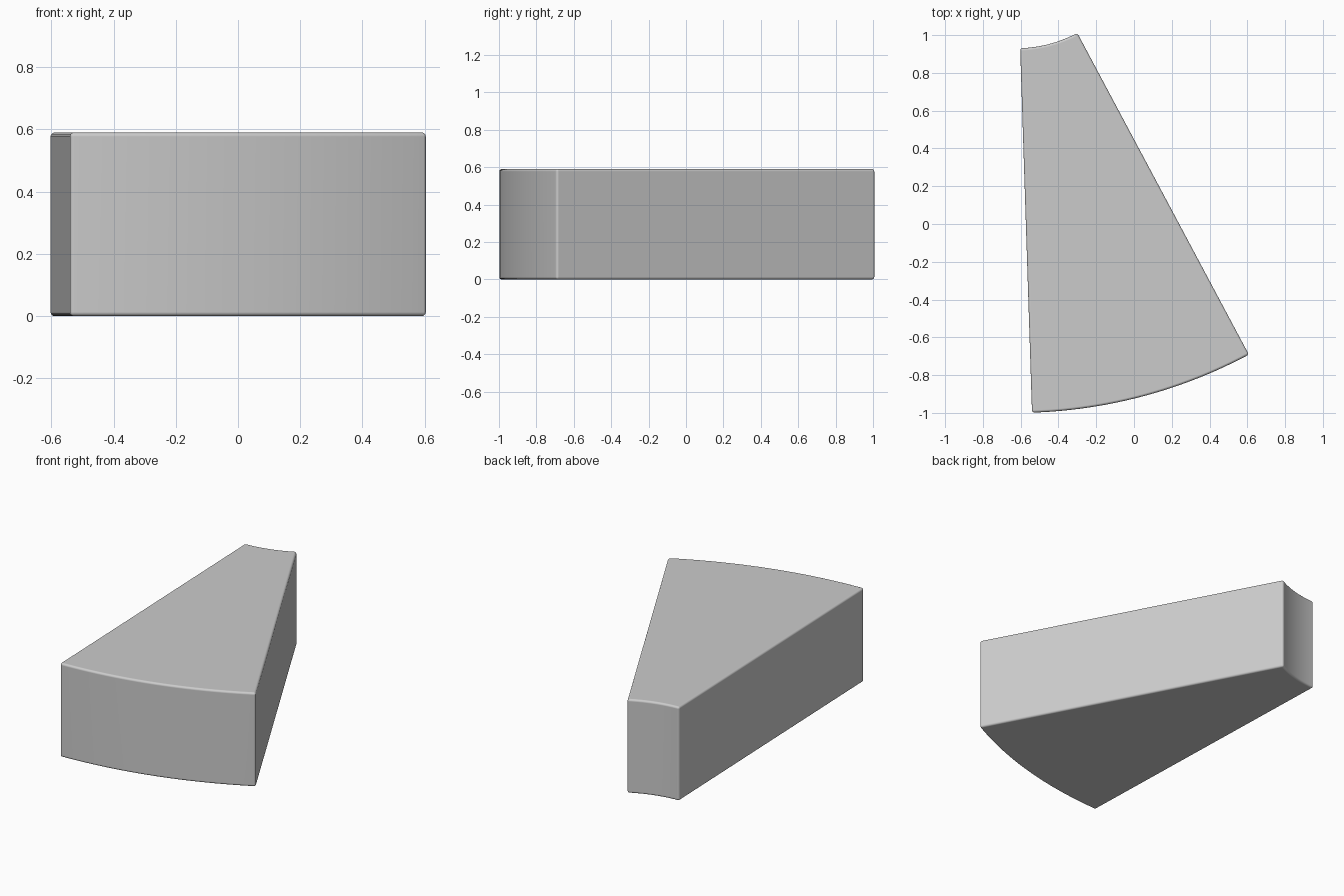
import bpy, bmesh, math

cube = bpy.data.objects.get("Cube")
if cube:
    bpy.data.objects.remove(cube, do_unlink=True)

# Ring segment dimensions
CENTRE_X, CENTRE_Y = -0.625, 1.62
INNER, OUTER, HEIGHT = 0.69, 2.62, 0.59
START, END = math.radians(1.86), math.radians(28.08)
STEPS = 24


def arc(radius):
    """Points along an arc that opens towards the front."""
    angles = [START + (END - START) * i / STEPS for i in range(STEPS + 1)]
    return [(CENTRE_X + radius * math.sin(a), CENTRE_Y - radius * math.cos(a), 0)
            for a in angles]


# Outline extruded to a solid
bm = bmesh.new()
outline = arc(OUTER) + arc(INNER)[::-1]
base = bm.faces.new([bm.verts.new(p) for p in outline])
top = bmesh.ops.extrude_face_region(bm, geom=[base])["geom"]
bmesh.ops.translate(bm, vec=(0, 0, HEIGHT),
                    verts=[v for v in top if isinstance(v, bmesh.types.BMVert)])
bmesh.ops.recalc_face_normals(bm, faces=bm.faces)
mesh = bpy.data.meshes.new("wedge_block")
bm.to_mesh(mesh)
bm.free()
block = bpy.data.objects.new("wedge_block", mesh)
bpy.context.collection.objects.link(block)

# Plain grey material
grey = bpy.data.materials.new("light grey")
grey.use_nodes = True
colour = (0.6, 0.6, 0.6, 1)
grey.diffuse_color = colour
grey.node_tree.nodes["Principled BSDF"].inputs["Base Color"].default_value = colour
mesh.materials.append(grey)

# Rounded edges with smooth shading
bevel = block.modifiers.new("rounded_edges", "BEVEL")
bevel.width = 0.03
bevel.segments = 5
bevel.limit_method = "ANGLE"
bevel.angle_limit = math.radians(40)
bpy.context.view_layer.objects.active = block
block.select_set(True)
bpy.ops.object.shade_smooth()
normals = block.modifiers.new("even_shading", "WEIGHTED_NORMAL")
normals.keep_sharp = True
